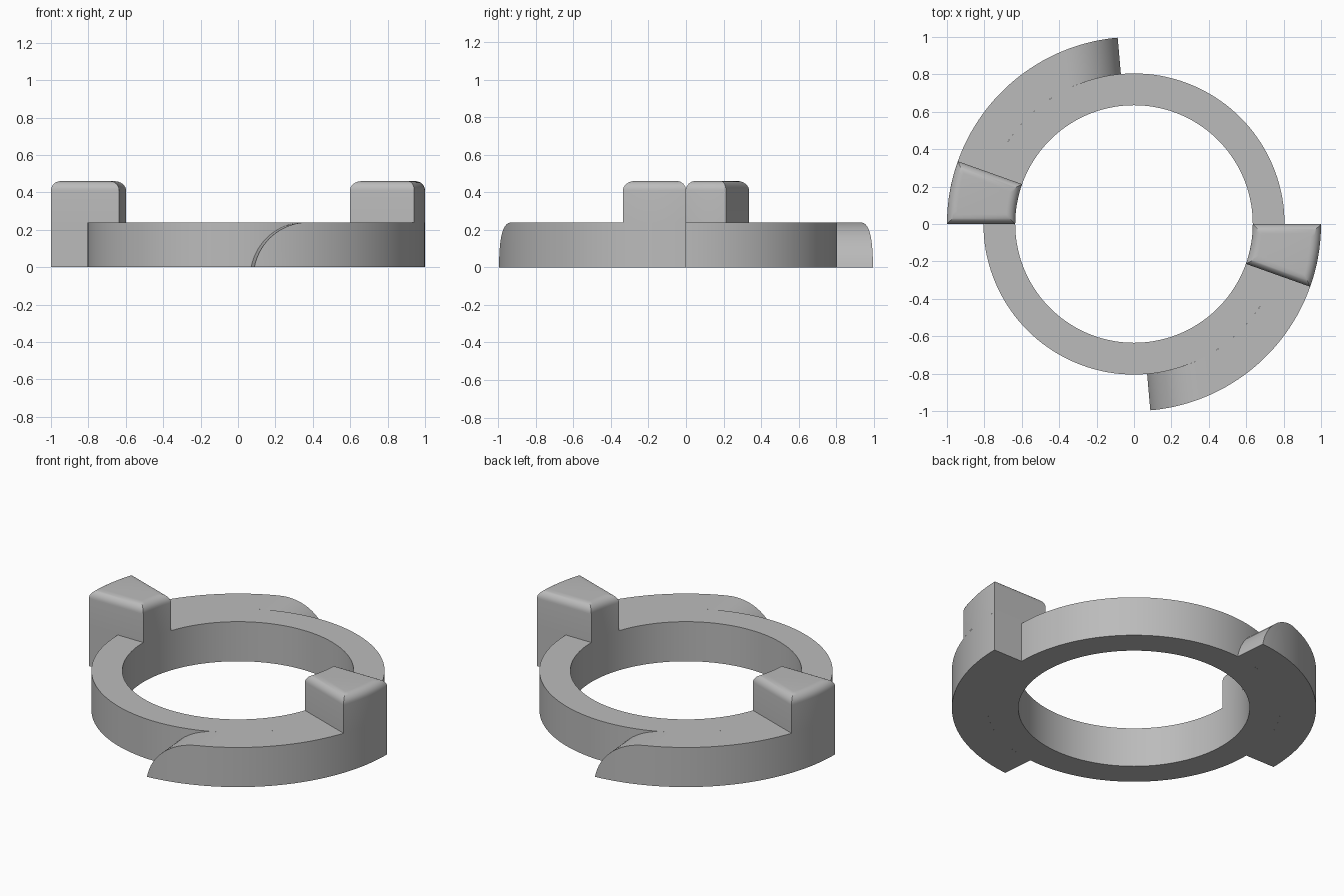
import bpy, bmesh
from math import sin, cos, asin, pi, radians, sqrt

R_IN, R_MID, R_OUT = 0.635, 0.805, 1.0   # bore, ring rim, flange rim
H, TOP = 0.24, 0.46                      # ring height, lug height

if "Cube" in bpy.data.objects:
    bpy.data.objects.remove(bpy.data.objects["Cube"])

grey = bpy.data.materials.new("plain grey")
grey.use_nodes = True
COLOUR = (0.5, 0.5, 0.5, 1)
grey.diffuse_color = COLOUR
grey.node_tree.nodes["Principled BSDF"].inputs["Base Color"].default_value = COLOUR


def polar(r, a, z):
    return (r * cos(a), r * sin(a), z)


def loft(name, sections, closed=False, caps=(True, True)):
    """Skin a row of equal closed cross-sections."""
    bm = bmesh.new()
    rows = [[bm.verts.new(p) for p in s] for s in sections]
    n = len(rows[0])
    pairs = list(zip(rows, rows[1:])) + ([(rows[-1], rows[0])] if closed else [])
    for a, b in pairs:
        for i in range(n):
            j = (i + 1) % n
            bm.faces.new((a[i], a[j], b[j], b[i]))
    for row, cap in zip((rows[0], rows[-1]), caps):
        if cap and not closed:
            bm.faces.new(row)
    bmesh.ops.remove_doubles(bm, verts=bm.verts, dist=1e-5)
    bmesh.ops.recalc_face_normals(bm, faces=bm.faces)
    mesh = bpy.data.meshes.new(name)
    bm.to_mesh(mesh)
    bm.free()
    mesh.materials.append(grey)
    obj = bpy.data.objects.new(name, mesh)
    bpy.context.collection.objects.link(obj)
    bpy.ops.object.select_all(action='DESELECT')
    obj.select_set(True)
    bpy.context.view_layer.objects.active = obj
    bpy.ops.object.shade_smooth_by_angle(angle=radians(30))
    return obj


def opposite(obj, name):
    """Repeat a part half a turn round the ring."""
    twin = obj.copy()
    twin.name = name
    twin.rotation_euler.z = pi
    bpy.context.collection.objects.link(twin)


def block(r0, r1, a0, a1, z):
    """Upright rectangular section between two radii."""
    return [polar(r0, a0, 0), polar(r1, a1, 0), polar(r1, a1, z), polar(r0, a0, z)]


# Plain ring
SEG = 144
loft("ring", [block(R_IN, R_MID, a, a, H) for a in
              (2 * pi * i / SEG for i in range(SEG))], closed=True)

# Quarter flange with a rounded ramp at its leading end
start, run = radians(-85), 0.29
R = (run ** 2 + H ** 2) / (2 * H)
phi0 = asin((R - H) / R)
sections = []
for i in range(17):
    phi = phi0 + (pi / 2 - phi0) * i / 16
    s, z = run - R * cos(phi), H - R + R * sin(phi)
    sections.append(block(R_MID, R_OUT, start + asin(s / R_MID), start + asin(s / R_OUT), z))
ai, ao = start + asin(run / R_MID), start + asin(run / R_OUT)
for i in range(1, 29):
    k = 1 - i / 28
    sections.append(block(R_MID, R_OUT, ai * k, ao * k, H))
flange = loft("left_flange", sections)
opposite(flange, "right_flange")


# Raised lug with rounded top edges
def lug_outline(inset, z, n=10):
    pts = []
    for r, flip in ((R_IN + inset, False), (R_OUT - inset, True)):
        lean = asin(inset / r)
        a0, a1 = radians(-19.6) + lean, -lean
        arc = [polar(r, a0 + (a1 - a0) * i / n, z) for i in range(n + 1)]
        pts += arc[::-1] if flip else arc
    return pts


FILLET = 0.05
levels = [(0, H)]
for i in range(9):
    t = pi / 2 * i / 8
    levels.append((FILLET * (1 - cos(t)), TOP - FILLET + FILLET * sin(t)))
lug = loft("left_lug", [lug_outline(d, z) for d, z in levels], caps=(False, True))
opposite(lug, "right_lug")
